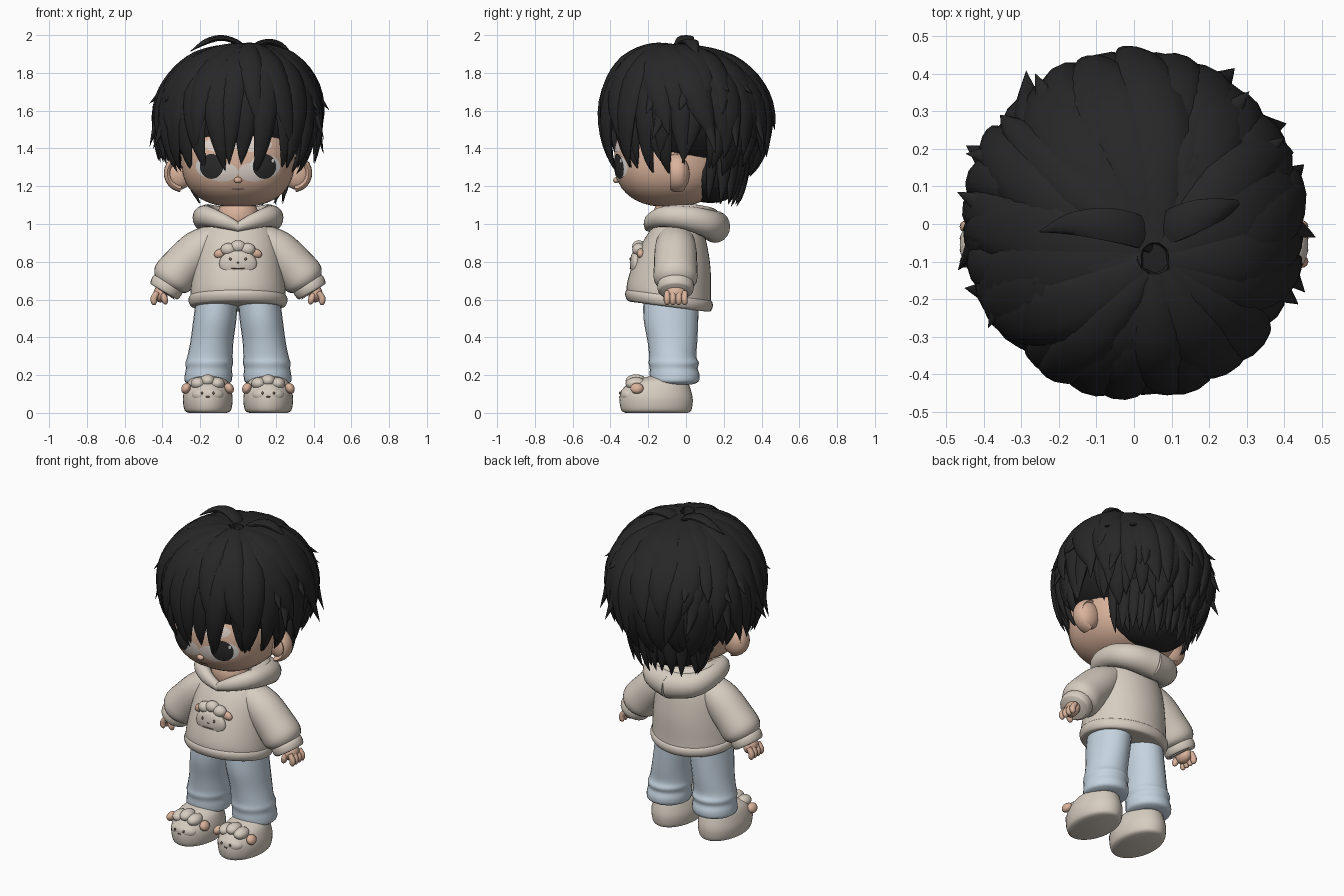
import bpy, bmesh, math, random
from mathutils import Vector, Matrix

random.seed(4)
if "Cube" in bpy.data.objects:
    bpy.data.objects.remove(bpy.data.objects["Cube"])


def material(name, rgb):
    m = bpy.data.materials.new(name)
    m.use_nodes = True
    m.diffuse_color = (*rgb, 1)
    bsdf = m.node_tree.nodes["Principled BSDF"]
    bsdf.inputs["Base Color"].default_value = (*rgb, 1)
    bsdf.inputs["Roughness"].default_value = 0.8
    return m


HAIR = material("black hair", (0.02, 0.02, 0.021))
SKIN = material("peach skin", (0.7, 0.45, 0.33))
PALE = material("pale skin", (0.74, 0.65, 0.6))
WHITE = material("eye white", (0.75, 0.73, 0.7))
DARK = material("dark eye", (0.025, 0.024, 0.024))
CREAM = material("cream fleece", (0.68, 0.61, 0.53))
DENIM = material("pale denim", (0.56, 0.66, 0.75))
BROWN = material("brown line", (0.2, 0.13, 0.1))


def finish(bm, name, mat, mirror=False):
    if mirror:
        twin = bmesh.ops.duplicate(bm, geom=bm.verts[:] + bm.edges[:] + bm.faces[:])["geom"]
        for v in twin:
            if isinstance(v, bmesh.types.BMVert):
                v.co.x *= -1
    bmesh.ops.recalc_face_normals(bm, faces=bm.faces[:])
    me = bpy.data.meshes.new(name)
    bm.to_mesh(me)
    bm.free()
    me.materials.append(mat)
    me.shade_smooth()
    me.set_sharp_from_angle(angle=math.radians(55))
    ob = bpy.data.objects.new(name, me)
    bpy.context.collection.objects.link(ob)
    return ob


def smooth(pts, k=4):
    """Catmull-Rom through tuples of any length."""
    out = []
    for i in range(len(pts) - 1):
        p = [pts[max(i - 1, 0)], pts[i], pts[i + 1], pts[min(i + 2, len(pts) - 1)]]
        for j in range(k):
            t = j / k
            out.append(tuple(0.5 * (2 * b + (c - a) * t + (2 * a - 5 * b + 4 * c - d) * t * t
                                    + (3 * b - a - 3 * c + d) * t ** 3) for a, b, c, d in zip(*p)))
    return out + [pts[-1]]


def tube(bm, pts, normals, sides=20, level=False):
    """Loft elliptical rings (x, y, z, half width, half depth); level rings stay horizontal."""
    if isinstance(normals, Vector):
        normals = [normals] * len(pts)
    co = [Vector(p[:3]) for p in pts]
    rings = []
    for i, p in enumerate(pts):
        t = Z if level else (co[min(i + 1, len(co) - 1)] - co[max(i - 1, 0)]).normalized()
        u = t.cross(normals[i]).normalized()
        v = u.cross(t)
        angles = [2 * math.pi * s / sides for s in range(sides)]
        rings.append([bm.verts.new(co[i] + u * p[3] * math.cos(a) + v * p[4] * math.sin(a)) for a in angles])
    for r, q in zip(rings, rings[1:]):
        for s in range(sides):
            bm.faces.new((r[s], r[(s + 1) % sides], q[(s + 1) % sides], q[s]))
    bm.faces.new(rings[0])
    bm.faces.new(rings[-1])


def ball(bm, c, r, tilt=0, seg=20):
    r = (r, r, r) if isinstance(r, float) else r
    m = Matrix.Translation(c) @ Matrix.Rotation(tilt, 4, 'Y') @ Matrix.Diagonal((*r, 1))
    return bmesh.ops.create_uvsphere(bm, u_segments=seg, v_segments=seg // 2 + 2, radius=1, matrix=m)["verts"]


Y, Z = Vector((0, 1, 0)), Vector((0, 0, 1))

# Head: a rounded box-like ellipsoid
HC, HR, N = Vector((0, -0.085, 1.34)), Vector((0.3, 0.295, 0.25)), 2.4
bm = bmesh.new()
for v in ball(bm, (0, 0, 0), 1.0, seg=48):
    k = sum(abs(c) ** N for c in v.co) ** (-1 / N)
    v.co = HC + v.co * k * HR
ball(bm, (0, -0.37, 1.232), (0.022, 0.016, 0.016))
finish(bm, "head", SKIN)


def face_y(x, z):
    rest = 1 - abs(x / HR.x) ** N - abs((z - HC.z) / HR.z) ** N
    return HC.y - HR.y * max(rest, 0) ** (1 / N)


def plate(bm, x, z, rx, rz, lift):
    """Thin disc following the face."""
    n, prev = 28, None
    mid = bm.verts.new((x, face_y(x, z) - lift, z))
    for k in range(1, 6):
        ring = []
        for s in range(n):
            a = 2 * math.pi * s / n
            px, pz = x + rx * k / 5 * math.cos(a), z + rz * k / 5 * math.sin(a)
            ring.append(bm.verts.new((px, face_y(px, pz) - lift, pz)))
        for s in range(n):
            e = (s + 1) % n
            bm.faces.new((prev[s], prev[e], ring[e], ring[s]) if prev else (mid, ring[s], ring[e]))
        prev = ring


# Painted face
for name, mat, spec in (("pale_cheek", PALE, (0.085, 1.275, 0.085, 0.05, 0.002)),
                        ("pale_forehead", PALE, (0.09, 1.42, 0.09, 0.04, 0.002)),
                        ("eye_white", WHITE, (0.143, 1.305, 0.08, 0.062, 0.004)),
                        ("eye_pupil", DARK, (0.14, 1.305, 0.062, 0.066, 0.006)),
                        ("eye_glint", WHITE, (0.185, 1.335, 0.007, 0.01, 0.008))):
    bm = bmesh.new()
    plate(bm, *spec)
    finish(bm, name, mat, True)
bm = bmesh.new()
plate(bm, 0, 1.185, 0.035, 0.004, 0.003)
finish(bm, "mouth", BROWN)

# Ears with raised rims, and the neck
bm = bmesh.new()
ball(bm, (0.31, -0.03, 1.265), (0.075, 0.05, 0.085), -0.3)
rim = [(0.29 + 0.085 * math.sin(a), -0.045, 1.27 + 0.085 * math.cos(a), 0.018, 0.04)
       for a in [i * 0.25 for i in range(13)]]
tube(bm, rim, Y, 12)
finish(bm, "ears", SKIN, True)
bm = bmesh.new()
ball(bm, (0, -0.075, 1.04), (0.11, 0.1, 0.11))
finish(bm, "neck", SKIN)

# Hair: a cap covered by layers of tapered locks
bm = bmesh.new()
ball(bm, (0, 0.01, 1.6), (0.42, 0.405, 0.325), seg=40)
ball(bm, (0, 0.13, 1.28), (0.265, 0.19, 0.17))
finish(bm, "hair_cap", HAIR)
HEAD = (Vector((0, 0.005, 1.55)), Vector((0.42, 0.425, 0.37)))
NAPE = (Vector((0, 0.1, 1.36)), Vector((0.28, 0.22, 0.28)))


def lock(bm, az, swirl, th0, th1, scale, w, thick, flick, base=HEAD):
    c, r = base
    pts, normals, steps = [], [], 14
    for i in range(steps + 1):
        t = i / steps
        th, a = th0 + (th1 - th0) * t, math.radians(az + swirl * t * t)
        k = scale + flick * max(0, t - 0.55) ** 2 * 5
        out = math.sin(th) if th < math.pi / 2 else math.sin(th) ** 0.45
        d = Vector((out * math.cos(a), out * math.sin(a), math.cos(th)))
        off = 1 - out if base is HEAD and th < math.pi / 2 else 0
        p = c + d * r * k + Vector((0.06, -0.1, 0)) * off
        taper = min(1, 0.4 + 1.6 * t) * (1 - t ** 3) + 0.015
        pts.append((*p, w * taper, thick * taper))
        normals.append(d.normalized())
    tube(bm, pts, normals, 10)


def layer(name, n, a0, a1, th0, th1, jitter, scale, w, thick, swirl, flick, base=HEAD):
    bm = bmesh.new()
    for i in range(n):
        az = a0 + (a1 - a0) * (i + 0.5) / n + random.uniform(-3, 3)
        lock(bm, az, random.uniform(-swirl, swirl), th0, th1 + random.uniform(-jitter, jitter),
             scale + random.uniform(-0.025, 0.025), w * random.uniform(0.8, 1.2), thick,
             flick * random.uniform(0.2, 1), base)
    finish(bm, name, HAIR)


layer("nape_locks", 17, 8, 172, 0.9, 2.55, 0.12, 1.0, 0.04, 0.025, 8, 0.15, NAPE)
layer("under_locks", 17, 14, 166, 0.9, 2.45, 0.12, 0.97, 0.07, 0.04, 10, 0.03)
layer("middle_locks", 20, -35, 215, 0.4, 2.12, 0.1, 1.0, 0.08, 0.042, 16, 0.07)
layer("top_locks", 14, -20, 200, 0.08, 1.6, 0.25, 1.02, 0.105, 0.05, 18, 0.07)
layer("fringe_locks", 10, -158, -22, 0.12, 2.3, 0.1, 1.04, 0.08, 0.04, 10, 0)
layer("upper_fringe", 8, -165, -15, 0.1, 1.85, 0.2, 1.05, 0.09, 0.04, 16, 0.03)
layer("left_temple_locks", 4, -52, -18, 0.9, 2.42, 0.08, 0.99, 0.055, 0.03, 8, 0)
layer("right_temple_locks", 4, 198, 232, 0.9, 2.42, 0.08, 0.99, 0.055, 0.03, 8, 0)

# Flicked tips at the sides and loose strands on the crown
bm = bmesh.new()
for az in (-22, 4, 30, 52, 128, 150, 176, 202):
    lock(bm, az, random.uniform(-14, 14), 0.6, random.uniform(1.2, 1.5), 1.03, 0.055, 0.03, 0.13)
    lock(bm, az + 8, random.uniform(-14, 14), 0.8, random.uniform(1.8, 2.0), 1.02, 0.05, 0.03, 0.16)
for ends in ([(0.06, -0.06, 1.87), (0.01, -0.02, 1.95), (-0.08, 0, 1.985), (-0.17, 0, 1.965), (-0.25, -0.02, 1.915)],
             [(0.05, -0.03, 1.87), (0.09, -0.01, 1.94), (0.16, 0.02, 1.965), (0.23, 0.04, 1.945), (0.29, 0.06, 1.89)]):
    widths = (0.03, 0.045, 0.045, 0.03, 0.002)
    tube(bm, smooth([(*p, min(w, 0.015), w) for p, w in zip(ends, widths)]), Y, 10)
finish(bm, "loose_strands", HAIR)


# Hooded top: torso, hem band, hood, sleeves
def tilted(bm):
    for v in bm.verts:
        v.co.z -= 0.13 * (v.co.y + 0.1) * max(0, min(1, (0.95 - v.co.z) / 0.3))


bm = bmesh.new()
tube(bm, smooth([(0, -0.085, 0.575, 0.22, 0.19), (0, -0.09, 0.6, 0.25, 0.22), (0, -0.09, 0.66, 0.25, 0.222),
                 (0, -0.075, 0.78, 0.235, 0.205), (0, -0.06, 0.9, 0.215, 0.17),
                 (0, -0.05, 0.98, 0.175, 0.13), (0, -0.05, 1.02, 0.1, 0.09)]), Y, 40, True)
tilted(bm)
finish(bm, "torso", CREAM)
bm = bmesh.new()
tube(bm, smooth([(0, -0.09, 0.563, 0.22, 0.19), (0, -0.09, 0.567, 0.25, 0.218), (0, -0.09, 0.595, 0.262, 0.232),
                 (0, -0.09, 0.622, 0.255, 0.226), (0, -0.09, 0.63, 0.23, 0.2)]), Y, 40, True)
tilted(bm)
finish(bm, "hem_band", CREAM)
bm = bmesh.new()
tube(bm, smooth([(-0.01, -0.195, 0.98, 0.025, 0.022), (0.08, -0.185, 1.015, 0.035, 0.04),
                 (0.165, -0.11, 1.04, 0.05, 0.055), (0.18, 0.02, 1.03, 0.06, 0.065),
                 (0.12, 0.12, 1.0, 0.075, 0.075), (-0.01, 0.155, 0.985, 0.08, 0.085)]), Z, 20)
tube(bm, smooth([(0.16, -0.1, 1.07, 0.025, 0.028), (0.16, 0.02, 1.075, 0.035, 0.03),
                 (0.1, 0.1, 1.06, 0.04, 0.035), (-0.01, 0.13, 1.05, 0.045, 0.035)]), Z, 16)
finish(bm, "hood", CREAM, True)
bm = bmesh.new()
tube(bm, smooth([(0.1, -0.055, 0.94, 0.07, 0.09), (0.2, -0.055, 0.87, 0.105, 0.11), (0.29, -0.055, 0.78, 0.112, 0.115),
                 (0.35, -0.055, 0.71, 0.112, 0.115), (0.375, -0.055, 0.675, 0.075, 0.085)]), Y, 24)
tube(bm, smooth([(0.362, -0.055, 0.698, 0.06, 0.07), (0.366, -0.055, 0.69, 0.085, 0.092),
                 (0.38, -0.055, 0.665, 0.09, 0.097), (0.394, -0.055, 0.642, 0.08, 0.088),
                 (0.39, -0.055, 0.648, 0.05, 0.06)]), Y, 24)
finish(bm, "sleeves", CREAM, True)

# Hands with four fingers and a thumb
bm = bmesh.new()
ball(bm, (0.41, -0.055, 0.63), (0.038, 0.055, 0.045))
for i in range(4):
    y = -0.1 + i * 0.031
    tube(bm, smooth([(0.425, y, 0.64, 0.014, 0.015), (0.445, y, 0.608, 0.018, 0.017),
                     (0.443, y, 0.582, 0.015, 0.015), (0.438, y, 0.572, 0.003, 0.003)], 3), Y, 10)
ball(bm, (0.39, -0.1, 0.605), (0.018, 0.02, 0.032), 0.3)
finish(bm, "hands", SKIN, True)

# Trousers with soft folds at the ankle
bm = bmesh.new()
tube(bm, smooth([(0.11, -0.08, 0.62, 0.11, 0.145), (0.122, -0.08, 0.5, 0.114, 0.145), (0.138, -0.072, 0.38, 0.114, 0.132),
                 (0.148, -0.07, 0.3, 0.12, 0.125), (0.152, -0.065, 0.265, 0.126, 0.133),
                 (0.154, -0.065, 0.235, 0.122, 0.127), (0.156, -0.06, 0.2, 0.126, 0.132),
                 (0.158, -0.06, 0.165, 0.122, 0.126), (0.158, -0.06, 0.15, 0.09, 0.09)]), Y, 24, True)
finish(bm, "trousers", DENIM, True)

# Plush shoes with wool tufts, ears and a small face
bm = bmesh.new()
tube(bm, smooth([(0.16, -0.155, 0, 0.1, 0.165), (0.16, -0.157, 0.015, 0.123, 0.186), (0.16, -0.158, 0.07, 0.132, 0.194),
                 (0.16, -0.157, 0.12, 0.124, 0.183), (0.16, -0.14, 0.165, 0.105, 0.15),
                 (0.16, -0.1, 0.195, 0.07, 0.09)]), Y, 32, True)
for dx, dz in ((-0.05, 0.155), (0, 0.17), (0.05, 0.155)):
    ball(bm, (0.16 + dx, -0.265, dz), (0.04, 0.055, 0.034))
ball(bm, (0.16, -0.3, 0.095), (0.085, 0.05, 0.045))
finish(bm, "shoes", CREAM, True)
bm = bmesh.new()
for x, tilt in ((0.047, 0.5), (0.275, -0.5)):
    ball(bm, (x, -0.26, 0.13), (0.024, 0.035, 0.03), tilt)
finish(bm, "shoe_ears", SKIN, True)
bm = bmesh.new()
for dx, dz, rx, rz in ((-0.03, 0.105, 0.006, 0.008), (0.03, 0.105, 0.006, 0.008), (0, 0.085, 0.012, 0.004)):
    ball(bm, (0.16 + dx, -0.349, dz), (rx, 0.006, rz), seg=10)
finish(bm, "shoe_faces", BROWN, True)

# Sheep badge on the chest
bm = bmesh.new()
ball(bm, (0, -0.265, 0.79), (0.1, 0.032, 0.072), seg=28)
for dx, dz in ((-0.05, 0.865), (0, 0.88), (0.05, 0.865)):
    ball(bm, (dx, -0.25, dz), (0.042, 0.035, 0.034))
finish(bm, "badge_sheep", CREAM)
bm = bmesh.new()
ball(bm, (0.093, -0.24, 0.845), (0.035, 0.02, 0.024), 0.35)
finish(bm, "badge_ears", SKIN, True)
bm = bmesh.new()
for x, z, rx, rz in ((0.04, 0.815, 0.007, 0.008), (-0.04, 0.815, 0.007, 0.008), (0, 0.795, 0.012, 0.004), (0, 0.765, 0.04, 0.003)):
    ball(bm, (x, -0.293, z), (rx, 0.006, rz), seg=10)
finish(bm, "badge_face", BROWN)
